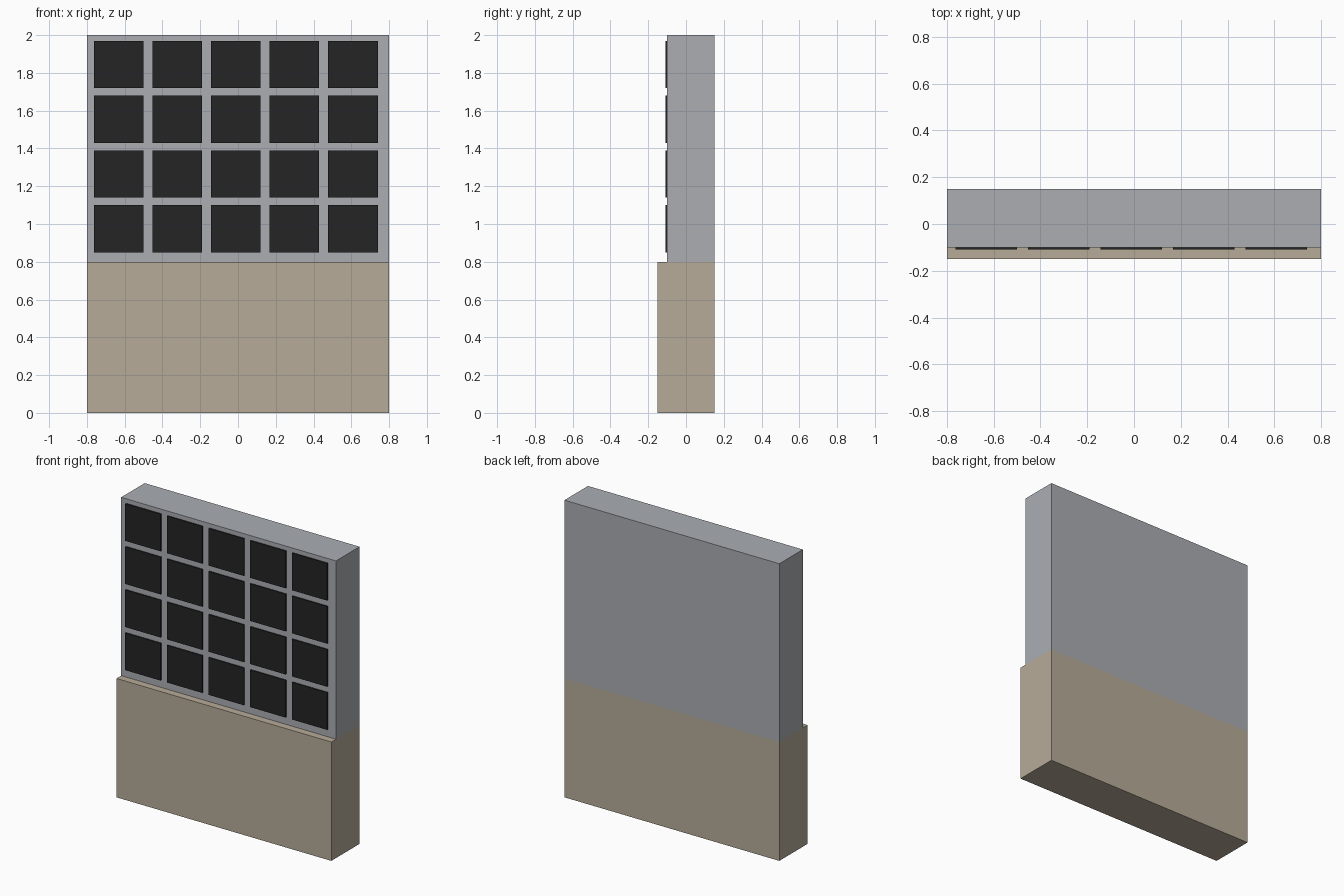
import bpy

if "Cube" in bpy.data.objects:
    bpy.data.objects.remove(bpy.data.objects["Cube"], do_unlink=True)


def make_material(name, rgb):
    mat = bpy.data.materials.new(name)
    mat.use_nodes = True
    mat.diffuse_color = (*rgb, 1)
    mat.node_tree.nodes["Principled BSDF"].inputs["Base Color"].default_value = (*rgb, 1)
    return mat


def box(name, low, high, mat):
    """Axis-aligned box between two opposite corners."""
    centre = [(a + b) / 2 for a, b in zip(low, high)]
    bpy.ops.mesh.primitive_cube_add(size=1, location=centre)
    obj = bpy.context.object
    obj.name = name
    obj.scale = [b - a for a, b in zip(low, high)]
    bpy.ops.object.transform_apply(location=False, rotation=False, scale=True)
    obj.data.materials.append(mat)
    return obj


tan = make_material("tan stone", (0.47, 0.41, 0.315))
grey = make_material("cool grey", (0.405, 0.42, 0.45))
black = make_material("dark glass", (0.018, 0.018, 0.018))

# Thick lower wall and thinner upper wall, flush at the back
box("lower_wall", (-0.8, -0.15, 0), (0.8, 0.15, 0.8), tan)
box("upper_wall", (-0.8, -0.10, 0.8), (0.8, 0.15, 2), grey)

# Grid of dark panes on the front of the upper wall
COLUMNS, ROWS = 5, 4
WIDTH, HEIGHT = 0.263, 0.25
for row in range(ROWS):
    for col in range(COLUMNS):
        x = -0.763 + col * 0.31
        z = 0.85 + row * 0.29
        box(f"window_pane_{row + 1}_{col + 1}",
            (x, -0.1095, z), (x + WIDTH, -0.10, z + HEIGHT), black)
